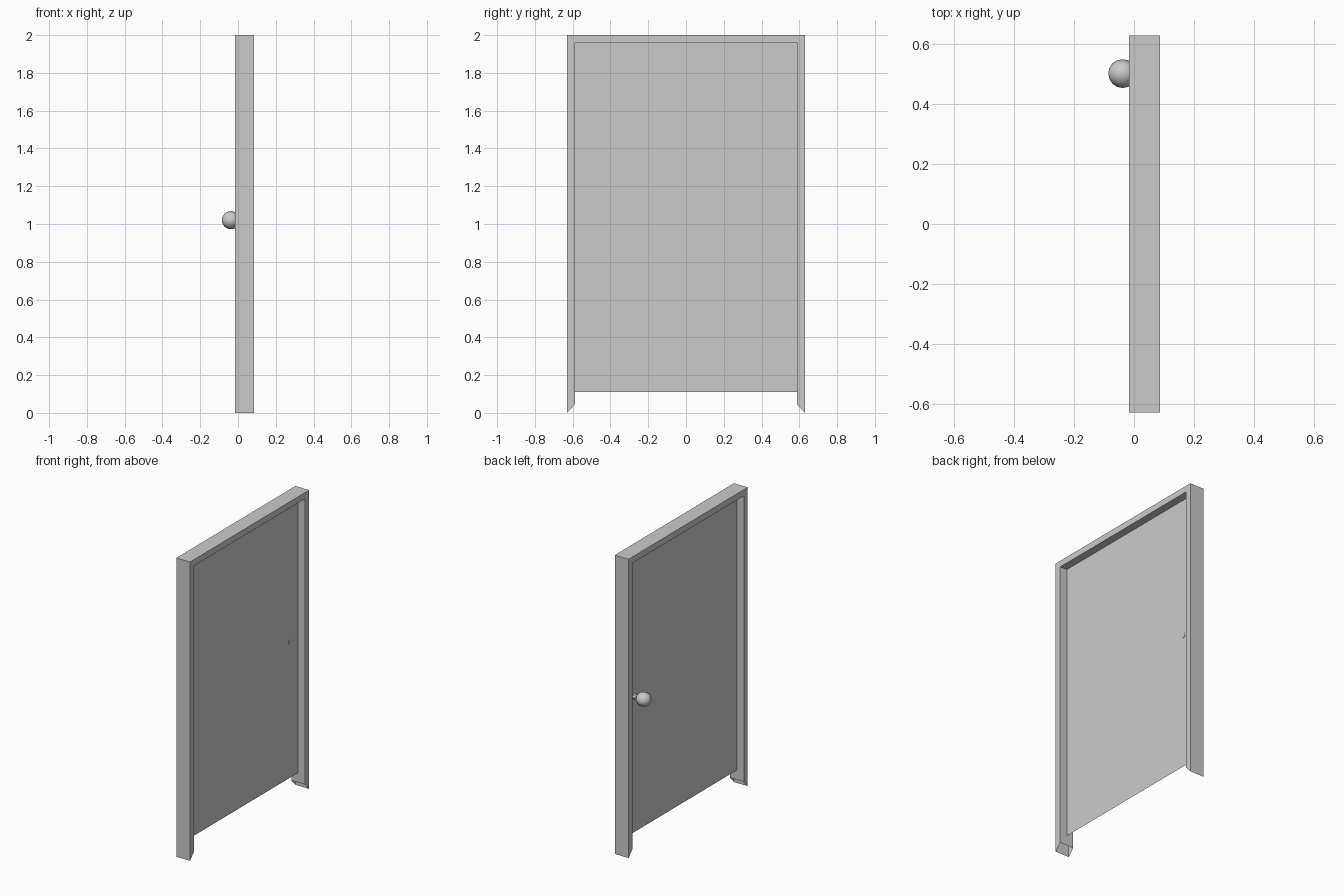
import bpy, bmesh
from math import pi
from mathutils import Matrix

if "Cube" in bpy.data.objects:
    bpy.data.objects.remove(bpy.data.objects["Cube"])

X_BACK, X_FRONT, X_PANEL = -0.016, 0.086, 0.034
HALF_W, BORDER, HEIGHT = 0.63, 0.042, 2.0
INNER_W, INNER_TOP = HALF_W - BORDER, HEIGHT - BORDER


def add_object(name, bm, smooth=False):
    bmesh.ops.recalc_face_normals(bm, faces=bm.faces[:])
    for f in bm.faces:
        f.smooth = smooth
    mesh = bpy.data.meshes.new(name)
    bm.to_mesh(mesh)
    bm.free()
    ob = bpy.data.objects.new(name, mesh)
    bpy.context.collection.objects.link(ob)
    return ob


# Door frame: rectangular section swept round three sides, mitred open ends
bm = bmesh.new()
outer = [(-HALF_W, 0), (-HALF_W, HEIGHT), (HALF_W, HEIGHT), (HALF_W, 0)]
inner = [(-INNER_W, 0.045), (-INNER_W, INNER_TOP),
         (INNER_W, INNER_TOP), (INNER_W, 0.045)]
rings = []
for o, i in zip(outer, inner):
    section = [(X_BACK, *o), (X_FRONT, *o), (X_FRONT, *i), (X_BACK, *i)]
    rings.append([bm.verts.new(p) for p in section])
for a, b in zip(rings, rings[1:]):
    for k in range(4):
        n = (k + 1) % 4
        bm.faces.new((a[k], a[n], b[n], b[k]))
add_object("door_frame", bm)

# Door panel: thin sheet in the middle of the frame, raised off the floor
bm = bmesh.new()
bm.faces.new([bm.verts.new((X_PANEL, y, z)) for y, z in
              [(-INNER_W, 0.11), (INNER_W, 0.11),
               (INNER_W, INNER_TOP), (-INNER_W, INNER_TOP)]])
add_object("door_panel", bm)

# Door knob: low-poly ball on a short stem, axis along x
KNOB_Y, KNOB_Z, KNOB_X, KNOB_R = 0.502, 1.02, -0.038, 0.048
turn = Matrix.Rotation(pi / 2, 4, 'Y')
bm = bmesh.new()
bmesh.ops.create_uvsphere(bm, u_segments=8, v_segments=8, radius=KNOB_R,
                          matrix=Matrix.Translation((KNOB_X, KNOB_Y, KNOB_Z)) @ turn)
add_object("knob_ball", bm, smooth=True)

stem_start, stem_end = KNOB_X + 0.02, X_PANEL + 0.002
bm = bmesh.new()
bmesh.ops.create_cone(bm, cap_ends=True, segments=8, radius1=0.018, radius2=0.018,
                      depth=stem_end - stem_start,
                      matrix=Matrix.Translation(((stem_start + stem_end) / 2,
                                                 KNOB_Y, KNOB_Z)) @ turn)
add_object("knob_stem", bm)
